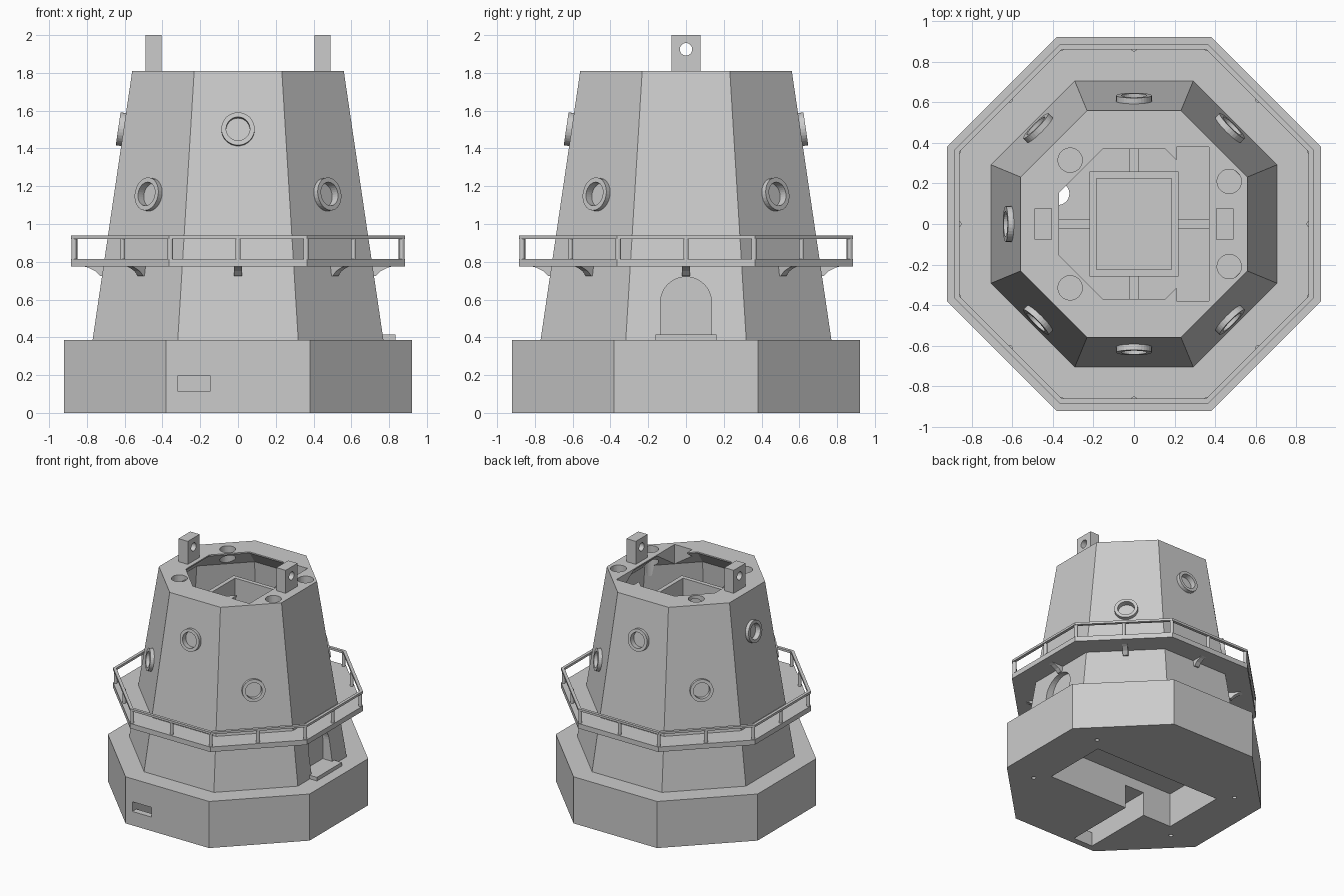
import bpy, bmesh, math
from mathutils import Matrix, Vector

cube = bpy.data.objects.get("Cube")
if cube:
    bpy.data.objects.remove(cube)

grey = bpy.data.materials.new("plain grey")
grey.use_nodes = True
grey.diffuse_color = (0.6, 0.6, 0.6, 1)
grey.node_tree.nodes["Principled BSDF"].inputs["Base Color"].default_value = (0.6, 0.6, 0.6, 1)

BASE_TOP, TOWER_TOP = 0.385, 1.81
LOW_R, HIGH_R = 0.77, 0.56
TILT = math.atan((LOW_R - HIGH_R) / (TOWER_TOP - BASE_TOP))


def finish(bm, name):
    bmesh.ops.recalc_face_normals(bm, faces=bm.faces)
    mesh = bpy.data.meshes.new(name)
    bm.to_mesh(mesh)
    bm.free()
    mesh.materials.append(grey)
    obj = bpy.data.objects.new(name, mesh)
    bpy.context.collection.objects.link(obj)
    return obj


def box(name, x, y, z):
    bm = bmesh.new()
    size = Matrix.Diagonal((x[1] - x[0], y[1] - y[0], z[1] - z[0], 1))
    mid = Matrix.Translation((sum(x) / 2, sum(y) / 2, sum(z) / 2))
    bmesh.ops.create_cube(bm, size=1, matrix=mid @ size)
    return finish(bm, name)


def octagon(name, r0, r1, z0, z1):
    """Eight-sided frustum; radii measured to the flat sides."""
    bm = bmesh.new()
    k = 1 / math.cos(math.pi / 8)
    place = Matrix.Translation((0, 0, (z0 + z1) / 2)) @ Matrix.Rotation(math.pi / 8, 4, 'Z')
    bmesh.ops.create_cone(bm, cap_ends=True, segments=8, radius1=r0 * k,
                          radius2=r1 * k, depth=z1 - z0, matrix=place)
    return finish(bm, name)


def cylinder(name, r, depth, matrix, sides=32):
    bm = bmesh.new()
    bmesh.ops.create_cone(bm, cap_ends=True, segments=sides, radius1=r, radius2=r,
                          depth=depth, matrix=matrix)
    return finish(bm, name)


def prism(name, points, axis, matrix):
    """Extrude a closed outline along a vector."""
    bm = bmesh.new()
    face = bm.faces.new([bm.verts.new(p) for p in points])
    new = bmesh.ops.extrude_face_region(bm, geom=[face])["geom"]
    bmesh.ops.translate(bm, vec=axis, verts=[v for v in new if isinstance(v, bmesh.types.BMVert)])
    bm.transform(matrix)
    return finish(bm, name)


def cut(obj, *cutters):
    for cutter in cutters:
        mod = obj.modifiers.new("cut", 'BOOLEAN')
        mod.operation, mod.solver, mod.object = 'DIFFERENCE', 'EXACT', cutter
        bpy.context.view_layer.objects.active = obj
        bpy.ops.object.modifier_apply(modifier=mod.name)
        bpy.data.objects.remove(cutter)


def upright(x, y, z):
    return Matrix.Translation((x, y, z))


def turn(i):
    return Matrix.Rotation(i * math.pi / 4, 4, 'Z')


def on_wall(i, z):
    """Frame on the sloped wall of side i, with local z pointing outward."""
    r = LOW_R - (z - BASE_TOP) * math.tan(TILT)
    return turn(i) @ Matrix.Translation((r, 0, z)) @ Matrix.Rotation(math.pi / 2 - TILT, 4, 'Y')


# Plinth with hollow underside, cable channel, wall slot and screw holes
plinth = octagon("plinth", 0.922, 0.922, 0, BASE_TOP)
cut(plinth,
    box("cavity", (-0.58, 0.58), (-0.27, 0.27), (-0.1, 0.28)),
    box("channel", (-0.32, -0.145), (-0.87, -0.2), (-0.1, 0.195)),
    box("slot", (-0.32, -0.145), (-1, -0.8), (0.115, 0.195)),
    cylinder("cable_hole", 0.056, 1, upright(-0.375, 0.15, 0.3)),
    *[cylinder("screw_hole", 0.016, 0.1, upright(x, y, 0))
      for x in (-0.67, 0.67) for y in (-0.37, 0.37)])

# Hollow tower with a sloped lip under the rim
tower = octagon("tower", LOW_R, HIGH_R, BASE_TOP, TOWER_TOP)
cut(tower,
    octagon("room", 0.64, 0.53, 0.45, 1.65),
    octagon("lip_slope", 0.53, 0.37, 1.6499, 1.8),
    octagon("mouth", 0.37, 0.37, 1.7, 1.9),
    box("rim_notch", (0.21, 0.37), (-0.38, 0.38), (1.6, 1.9)),
    cylinder("cable_hole", 0.056, 0.4, upright(-0.375, 0.15, 0.4)),
    *[cylinder("rim_hole", 0.06, 0.5, upright(x, s * y, TOWER_TOP))
      for x, y in ((-0.315, 0.315), (0.47, 0.21)) for s in (-1, 1)])

# Arched doorway and step on the +x side
arch = [(0.68, 0.135 * math.cos(a), 0.585 + 0.135 * math.sin(a))
        for a in (math.pi * i / 20 for i in range(21))]
arch += [(0.68, -0.135, 0.415), (0.68, 0.135, 0.415)]
cut(tower, prism("doorway", arch, Vector((0.3, 0, 0)), Matrix()))
box("door_step", (0.66, 0.835), (-0.162, 0.162), (BASE_TOP - 0.01, 0.415))

# Portholes: high on the straight sides, low on the diagonals
for i in range(1, 8):
    spot = on_wall(i, 1.155 if i % 2 else 1.5)
    cut(tower, cylinder("pocket", 0.063, 0.03, spot))
    ring = cylinder("porthole_ring", 0.088, 0.05, spot @ upright(0, 0, 0.004))
    cut(ring, cylinder("ring_hole", 0.063, 0.2, spot))

# Inner tray and its ribs
tray = box("inner_tray", (-0.22, 0.22), (-0.26, 0.26), (0.44, 1.64))
cut(tray, box("tray_hollow", (-0.185, 0.185), (-0.225, 0.225), (1.3, 1.8)))
for s in (-1, 1):
    box("tray_rib_x", sorted((s * 0.21, s * 0.55)), (-0.022, 0.022), (0.44, 1.5))
    box("tray_rib_y", (-0.022, 0.022), sorted((s * 0.25, s * 0.55)), (0.44, 1.5))

# Lifting lugs
for s in (-1, 1):
    lug = box("lifting_lug", sorted((s * 0.405, s * 0.49)), (-0.077, 0.077), (1.795, 2.0))
    cut(lug, cylinder("lug_hole", 0.033, 0.3,
                      upright(s * 0.45, 0, 1.925) @ Matrix.Rotation(math.pi / 2, 4, 'Y')))

# Gallery floor and handrail
gallery = octagon("gallery_floor", 0.885, 0.885, 0.775, 0.816)
cut(gallery, octagon("floor_hole", 0.68, 0.68, 0.7, 0.9))
rail = octagon("handrail", 0.885, 0.885, 0.92, 0.938)
cut(rail, octagon("rail_hole", 0.861, 0.861, 0.9, 1))

# Railing posts at corners and mid sides, brackets under the gallery
bracket = [(0.66, 0, 0.78), (0.83, 0, 0.78), (0.79, 0, 0.768),
           (0.755, 0, 0.75), (0.73, 0, 0.725), (0.66, 0, 0.725)]
corner = 0.867 / math.cos(math.pi / 8)
for i in range(8):
    for step, r in ((i, 0.865), (i + 0.5, corner)):
        cylinder("railing_post", 0.014, 0.12, turn(step) @ upright(r, 0, 0.868), 12)
    prism("gallery_bracket", bracket, Vector((0, 0.04, 0)), turn(i) @ upright(0, -0.02, 0))
